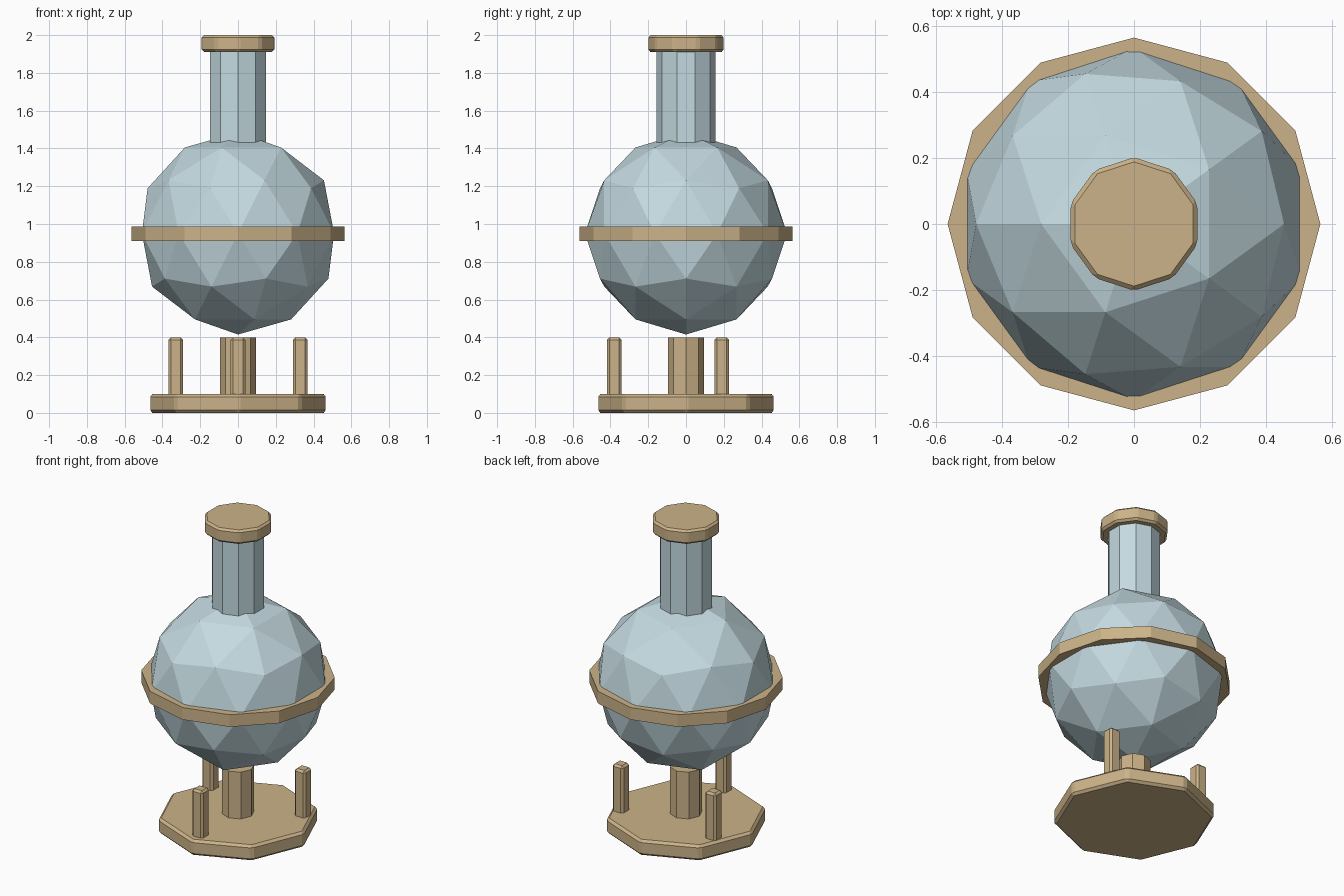
import bpy
import math

if "Cube" in bpy.data.objects:
    bpy.data.objects.remove(bpy.data.objects["Cube"], do_unlink=True)


def material(name, colour):
    mat = bpy.data.materials.new(name)
    mat.use_nodes = True
    mat.diffuse_color = (*colour, 1)
    mat.node_tree.nodes["Principled BSDF"].inputs["Base Color"].default_value = (*colour, 1)
    return mat


gold = material("pale gold", (0.60, 0.45, 0.25))
glass = material("blue grey glass", (0.55, 0.70, 0.75))


def finish(name, mat, bevel=0):
    obj = bpy.context.object
    obj.name = name
    obj.data.materials.append(mat)
    if bevel:
        mod = obj.modifiers.new("bevel", "BEVEL")
        mod.width = bevel
        mod.segments = 1
        mod.limit_method = "ANGLE"
        mod.angle_limit = math.radians(31)
    return obj


def prism(name, sides, radius, bottom, top, mat, bevel=0):
    bpy.ops.mesh.primitive_cylinder_add(
        vertices=sides, radius=radius, depth=top - bottom,
        location=(0, 0, (bottom + top) / 2))
    return finish(name, mat, bevel)


# Stand: bevelled base plate and central column
prism("base_plate", 8, 0.47, 0, 0.1, gold, 0.015)
prism("centre_column", 8, 0.095, 0.09, 0.4, gold)

# Three square posts around the column
for label, angle in (("front", -90), ("left", 30), ("right", 150)):
    a = math.radians(angle)
    bpy.ops.mesh.primitive_cube_add(
        size=1, location=(0.38 * math.cos(a), 0.38 * math.sin(a), 0.24))
    post = bpy.context.object
    post.scale = (0.077, 0.077, 0.32)
    bpy.ops.object.transform_apply(location=False, rotation=False, scale=True)
    finish(label + "_post", gold, 0.013)

# Faceted glass bulb
bpy.ops.mesh.primitive_ico_sphere_add(
    subdivisions=2, radius=0.535, location=(0, 0, 0.95), rotation=(0, 0, math.pi))
finish("bulb", glass)

# Square-section band: a lathed profile around the bulb's middle
SIDES = 12
profile = [(0.495, 0.91), (0.565, 0.91), (0.565, 0.988), (0.495, 0.988)]
verts, faces = [], []
for i in range(SIDES):
    a = 2 * math.pi * i / SIDES
    verts += [(r * math.cos(a), r * math.sin(a), z) for r, z in profile]
    n = (i + 1) % SIDES
    for j in range(4):
        k = (j + 1) % 4
        faces.append((i * 4 + j, n * 4 + j, n * 4 + k, i * 4 + k))
mesh = bpy.data.meshes.new("band")
mesh.from_pydata(verts, [], faces)
band = bpy.data.objects.new("band", mesh)
bpy.context.collection.objects.link(band)
mesh.materials.append(gold)

# Neck and cap
prism("neck", 10, 0.157, 1.38, 1.93, glass)
prism("cap", 10, 0.202, 1.91, 2.0, gold, 0.013)
